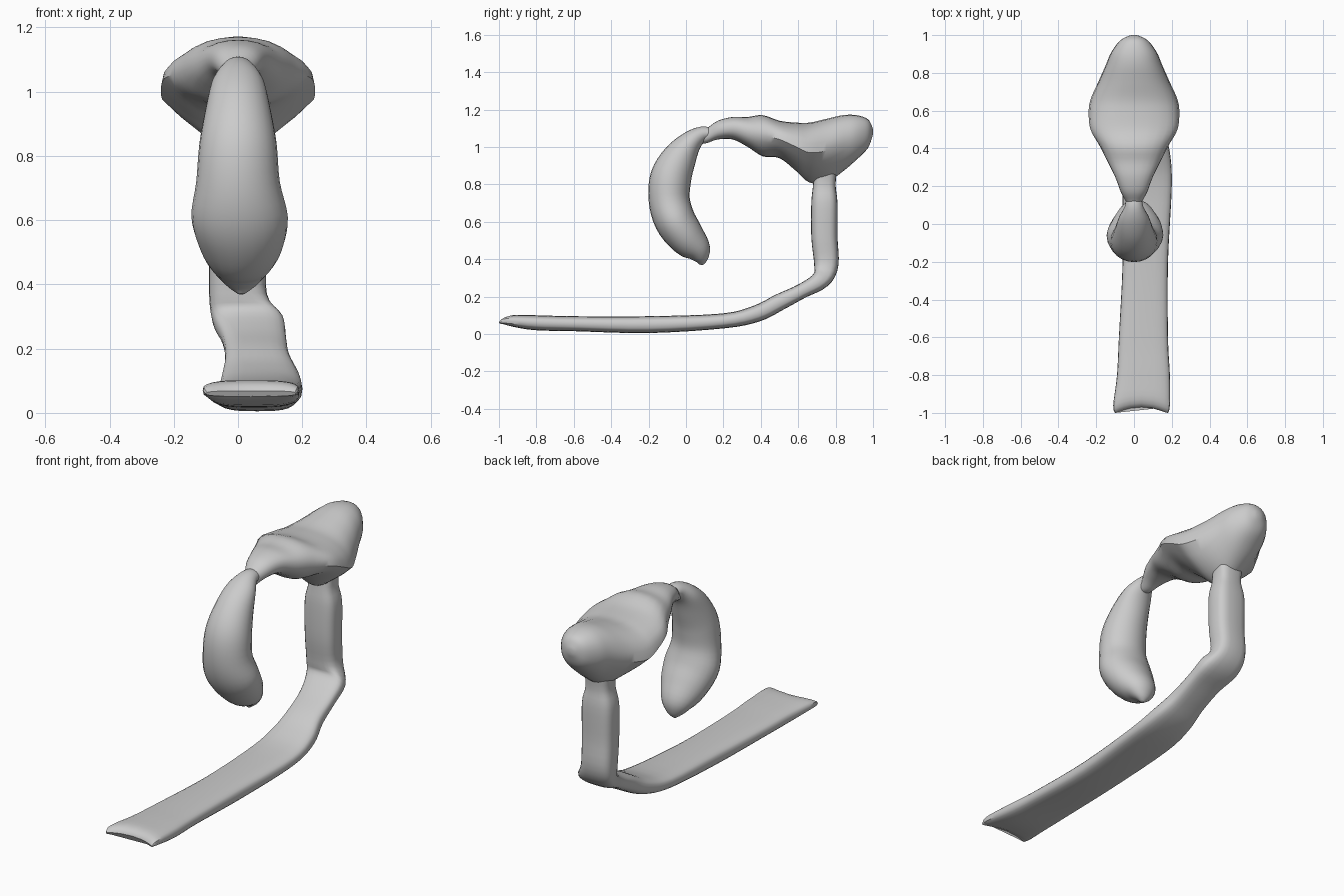
import bpy
import bmesh
import math
from mathutils import Vector

cube = bpy.data.objects.get("Cube")
if cube:
    bpy.data.objects.remove(cube, do_unlink=True)

# Single plain grey finish
grey = bpy.data.materials.new("plain grey")
grey.use_nodes = True
colour = (0.6, 0.6, 0.6, 1)
grey.diffuse_color = colour
grey.node_tree.nodes["Principled BSDF"].inputs["Base Color"].default_value = colour

SIDES = 24
STEPS = 4


def smooth_sections(rows):
    """Catmull-Rom interpolation of section rows given in hundredths."""
    rows = [[value / 100 for value in row] for row in rows]
    padded = [rows[0]] + rows + [rows[-1]]
    result = []
    for a, b, c, d in zip(padded, padded[1:], padded[2:], padded[3:]):
        for step in range(STEPS):
            t = step / STEPS
            result.append([
                q + t * (r - p) / 2
                + t * t * (p - 2.5 * q + 2 * r - s / 2)
                + t ** 3 * (1.5 * (q - r) + (s - p) / 2)
                for p, q, r, s in zip(a, b, c, d)])
    result.append(rows[-1])
    return result


def power(value, exponent):
    return math.copysign(abs(value) ** exponent, value)


def loft(name, rows, exponent=1.0, upright=False, adjust=None):
    """Skin rounded sections: y, z, centre x, half width, half depth, taper."""
    sections = smooth_sections(rows)
    bm = bmesh.new()
    rings = []
    last = len(sections) - 1
    for i, (y, z, cx, width, depth, taper) in enumerate(sections):
        before, after = sections[max(i - 1, 0)], sections[min(i + 1, last)]
        tangent = Vector((0, after[0] - before[0], after[1] - before[1])).normalized()
        normal = Vector((0, 0, 1)) if upright else Vector((0, -tangent.z, tangent.y))
        ring = []
        for k in range(SIDES):
            angle = math.tau * k / SIDES
            across = power(math.cos(angle), exponent)
            up = power(math.sin(angle), exponent)
            narrow = 1 + taper * min(up, 0)
            point = Vector((cx + across * width * narrow, y, z)) + normal * depth * up
            if adjust:
                point = adjust(point, across)
            ring.append(bm.verts.new(point))
        rings.append(ring)
    for a, b in zip(rings, rings[1:]):
        for k in range(SIDES):
            n = (k + 1) % SIDES
            bm.faces.new((a[k], a[n], b[n], b[k]))
    bm.faces.new(rings[0])
    bm.faces.new(rings[-1])
    bmesh.ops.recalc_face_normals(bm, faces=bm.faces)
    mesh = bpy.data.meshes.new(name)
    bm.to_mesh(mesh)
    bm.free()
    mesh.materials.append(grey)
    obj = bpy.data.objects.new(name, mesh)
    bpy.context.collection.objects.link(obj)
    bpy.ops.object.select_all(action="DESELECT")
    obj.select_set(True)
    bpy.context.view_layer.objects.active = obj
    bpy.ops.object.shade_smooth_by_angle(angle=math.radians(40))
    return obj


def notch_end(point, across):
    """Pull the middle of the free end back between its two corners."""
    fade = max(0, min(1, (-0.85 - point.y) / 0.12))
    point.y += 0.035 * fade * (1 - across * across)
    return point


# Flat base strip that bends up into the rear post
loft("base_strip_and_post", [
    (-100, 6, 4, 14, 1, 0), (-96, 7, 4, 15, 3, 0), (-80, 6, 5, 14, 4, 0),
    (-60, 5.5, 5, 13, 4, 0), (-20, 5, 6, 12, 4.5, 0), (20, 7, 7, 13, 4, 0),
    (38, 11, 7, 12, 4.5, 0), (50, 17, 6, 10, 4.5, 0), (62, 23, 5, 10, 4, 0),
    (72, 29, 3, 11, 5, 0), (75, 37, 0, 9, 6.5, 0), (74, 52, 0, 9, 7, 0),
    (74, 70, 0, 9, 7, 0), (74, 80, 0, 7, 6, 0), (75, 92, 0, 8, 6, 0),
], exponent=0.65, adjust=notch_end)

# Drooping front lobe
loft("front_lobe", [
    (14, 107, 0, 4, 3, 0), (9, 107, 0, 5, 4, 0), (3, 103, 0, 8, 6, 0),
    (-3, 95, 0, 10, 9, 0), (-8, 84, 0, 12, 11, 0), (-9, 72, 0, 13, 11, 0),
    (-6, 61, 0.5, 15, 11, 0), (0, 52, 1, 13, 10, 0), (6, 45, 1, 9, 7.5, 0),
    (8, 40, 1, 5, 4, 0), (8, 37, 1, 1, 1, 0),
])

# Winged cap with the rounded rear knob
loft("winged_cap", [
    (7, 106, 0, 4, 4, 0), (11, 106, 0, 4, 4, 0), (17, 109, 0, 7, 5, 0),
    (25, 110, 0, 10, 6, 0), (33, 108, 0, 14, 8, 0), (41, 106, 0, 18, 11, 20),
    (50, 104, 0, 23, 10, 30), (59, 100, 0, 24, 13, 50), (66, 97, 0, 23, 16, 65),
    (75, 98, 0, 19, 17, 55), (84, 102, 0, 15, 15, 30), (91, 105, 0, 12, 12, 10),
    (97, 107, 0, 7.5, 8, 0), (99.5, 108, 0, 3, 3, 0), (100, 108, 0, 0.5, 0.5, 0),
], exponent=0.9, upright=True)
